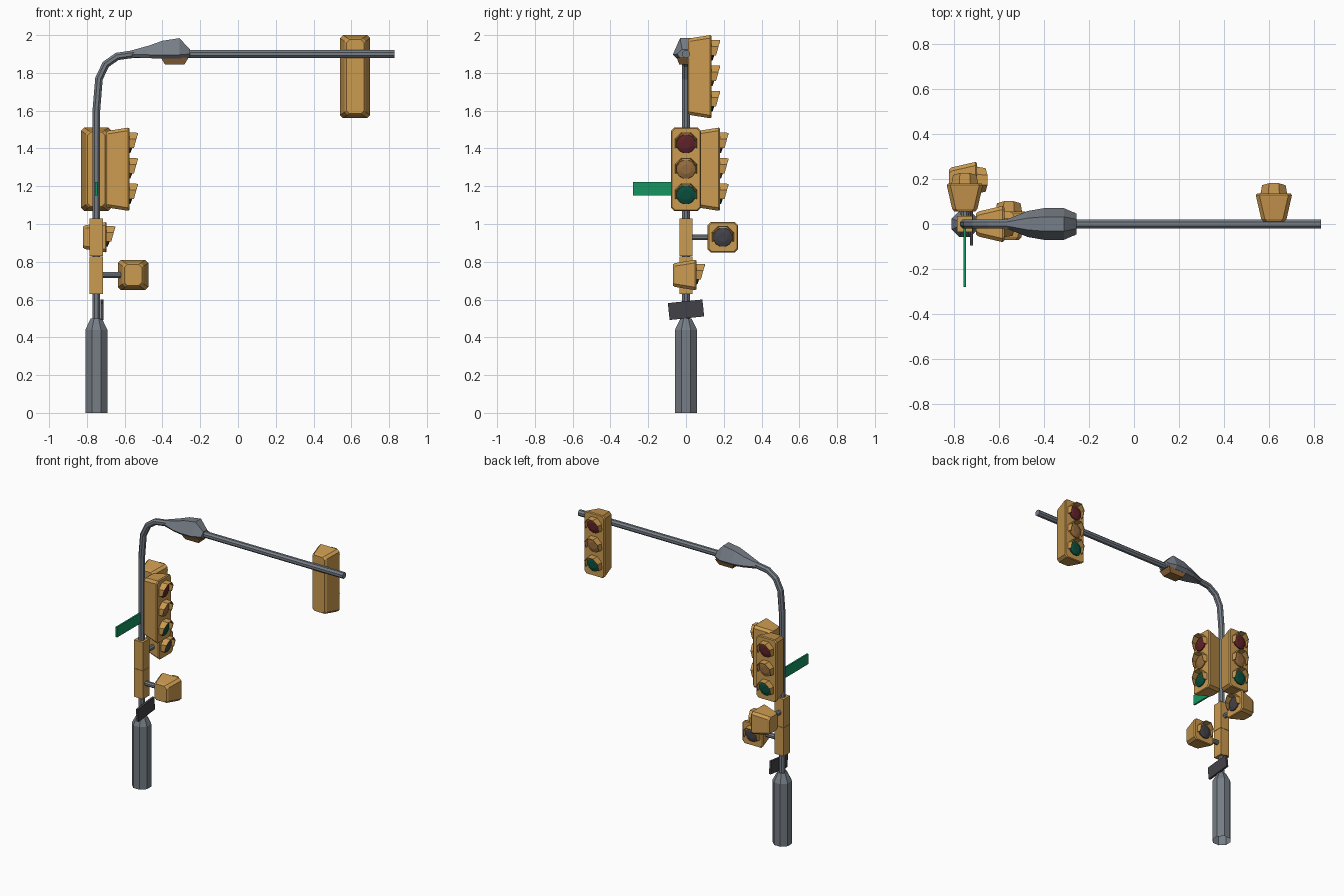
import bpy, bmesh
from math import sin, cos, pi, radians, atan2
from mathutils import Matrix, Vector

if "Cube" in bpy.data.objects:
    bpy.data.objects.remove(bpy.data.objects["Cube"])


def material(name, r, g, b):
    m = bpy.data.materials.new(name)
    m.use_nodes = True
    m.diffuse_color = (r, g, b, 1)
    m.node_tree.nodes["Principled BSDF"].inputs["Base Color"].default_value = (r, g, b, 1)
    return m


GREY = material("steel grey", .18, .205, .235)
TAN = material("housing yellow", .60, .325, .08)
RED = material("dark red lens", .115, .016, .02)
AMBER = material("amber lens", .30, .145, .045)
GREEN = material("dark green lens", .003, .075, .045)
BLACK = material("charcoal", .055, .053, .062)
SIGN = material("sign green", .008, .30, .12)


def finish(name, bm, mat, matrix=Matrix()):
    bmesh.ops.recalc_face_normals(bm, faces=bm.faces)
    mesh = bpy.data.meshes.new(name)
    bm.to_mesh(mesh)
    bm.free()
    mesh.materials.append(mat)
    obj = bpy.data.objects.new(name, mesh)
    obj.matrix_world = matrix
    bpy.context.collection.objects.link(obj)
    return obj


def loft(name, rings, mat, matrix=Matrix(), cap_start=True):
    """Skin a list of rings that share one point count."""
    bm = bmesh.new()
    loops = [[bm.verts.new(p) for p in ring] for ring in rings]
    n = len(loops[0])
    for a, b in zip(loops, loops[1:]):
        for i in range(n):
            j = (i + 1) % n
            bm.faces.new((a[i], a[j], b[j], b[i]))
    if cap_start:
        bm.faces.new(loops[0][::-1])
    bm.faces.new(loops[-1])
    return finish(name, bm, mat, matrix)


def box(name, size, centre, mat, tilt=0):
    bm = bmesh.new()
    bmesh.ops.create_cube(bm, size=1, matrix=Matrix.Diagonal((*size, 1)))
    return finish(name, bm, mat, Matrix.Translation(centre) @ Matrix.Rotation(tilt, 4, 'X'))


def circle(x, r, z=0, n=8):
    """Ring facing +x."""
    return [(x, r * cos(2 * pi * (i + .5) / n), z + r * sin(2 * pi * (i + .5) / n))
            for i in range(n)]


def chamfered(x, w, h, c=.016):
    """Rectangle facing +x with cut corners."""
    return [(x, w, h - c), (x, w - c, h), (x, c - w, h), (x, -w, h - c),
            (x, -w, c - h), (x, c - w, -h), (x, w - c, -h), (x, w, c - h)]


def visor(name, z, matrix):
    """Open hood over a lens, longest at its top."""
    bm = bmesh.new()
    rows = []
    for k in range(-1, 5):
        a = radians(22.5 + 45 * k)
        s = sin(a)
        reach = .035 + .017 * max(s, -.4)
        rows.append([bm.verts.new((.12, .062 * cos(a), z + .062 * s)),
                     bm.verts.new((.12 + reach, .054 * cos(a), z + .060 * s))])
    for a, b in zip(rows, rows[1:]):
        bm.faces.new((a[0], b[0], b[1], a[1]))
    obj = finish(name, bm, TAN, matrix)
    mod = obj.modifiers.new("thickness", 'SOLIDIFY')
    mod.thickness = .005
    mod.offset = 0


def signal(name, place, turn, lenses):
    """Flared housing with a column of hooded lenses; its back is at place."""
    m = Matrix.Translation(place) @ Matrix.Rotation(radians(turn), 4, 'Z')
    half = .08 + .07 * (len(lenses) - 1)
    profile = [(0, .034), (.012, .024), (.108, .002), (.118, 0), (.125, .006)]
    loft(name + "_housing", [chamfered(x, .08 - d, half - d * .7) for x, d in profile], TAN, m)
    top = .135 * (len(lenses) - 1) / 2
    for i, mat in enumerate(lenses):
        z = top - .135 * i
        tag = f"{name}_{i + 1}"
        loft(tag + "_lens", [circle(.12, .053, z, 12), circle(.131, .050, z, 12),
                             circle(.139, .026, z, 12)], mat, m)
        visor(tag + "_visor", z, m)


# Pole foot, open underneath
loft("pole_base", [[(-.75 + y, zz, h) for _, y, zz in circle(0, r)]
                   for h, r in ((0, .063), (.44, .063), (.5, .032))], GREY, cap_start=False)

# Bent pole and horizontal arm: rings mitred along a path in the xz plane
path = [Vector(p) for p in ((-.75, .48), (-.75, 1.6), (-.736, 1.77), (-.70, 1.845),
                            (-.64, 1.887), (-.55, 1.9), (.828, 1.9))]
rings = []
for i, p in enumerate(path):
    before = (p - path[max(i - 1, 0)]).normalized()
    after = (path[min(i + 1, len(path) - 1)] - p).normalized()
    d = (before + after).normalized()
    rings.append([(p.x - v * d.y, u, p.y + v * d.x) for _, u, v in circle(0, .022)])
loft("pole_and_arm", rings, GREY)

# Street lamp head and its lens
lamp = [(-.56, .022, 1.882, 1.897, 1.92), (-.47, .058, 1.878, 1.896, 1.945),
        (-.40, .070, 1.875, 1.896, 1.970), (-.31, .070, 1.875, 1.896, 1.984),
        (-.255, .046, 1.880, 1.900, 1.925)]
loft("lamp_head", [[(x, w * .7, b), (x, w, c), (x, w * .45, t),
                    (x, -w * .45, t), (x, -w, c), (x, -w * .7, b)]
                   for x, w, b, c, t in lamp], GREY)
loft("lamp_lens", [[(-.335 + sx * a, sy * b, z) for sx, sy in ((-1, -1), (1, -1), (1, 1), (-1, 1))]
                   for a, b, z in ((.074, .050, 1.882), (.052, .036, 1.845))], AMBER)

# Traffic signals
traffic = [RED, AMBER, GREEN]
signal("side_signal", (-.70, 0, 1.29), 0, traffic)
signal("back_signal", (-.75, .055, 1.29), 90, traffic)
signal("arm_signal", (.62, .01, 1.78), 90, traffic)

# Pedestrian signals with their brackets
signal("upper_walk_signal", (-.82, .195, .93), 0, [BLACK])
signal("lower_walk_signal", (-.555, -.07, .73), 90, [BLACK])
loft("lower_bracket", [circle(x, .017) for x in (-.75, -.60)], GREY,
     Matrix.Translation((0, 0, .73)))
loft("upper_bracket", [circle(x, .017) for x in (0, .14)], GREY,
     Matrix.Translation((-.75, 0, .93)) @ Matrix.Rotation(pi / 2, 4, 'Z'))

# Control boxes stacked on the pole
for name, z in (("lower_control_box", .7295), ("upper_control_box", .9305)):
    box(name, (.07, .07, .199), (-.75, 0, z), TAN)

# Street sign and tilted dark plate
box("street_sign", (.012, .26, .072), (-.75, -.15, 1.187), SIGN)
box("dark_plate", (.015, .184, .09), (-.72, 0, .546), BLACK, radians(6))
